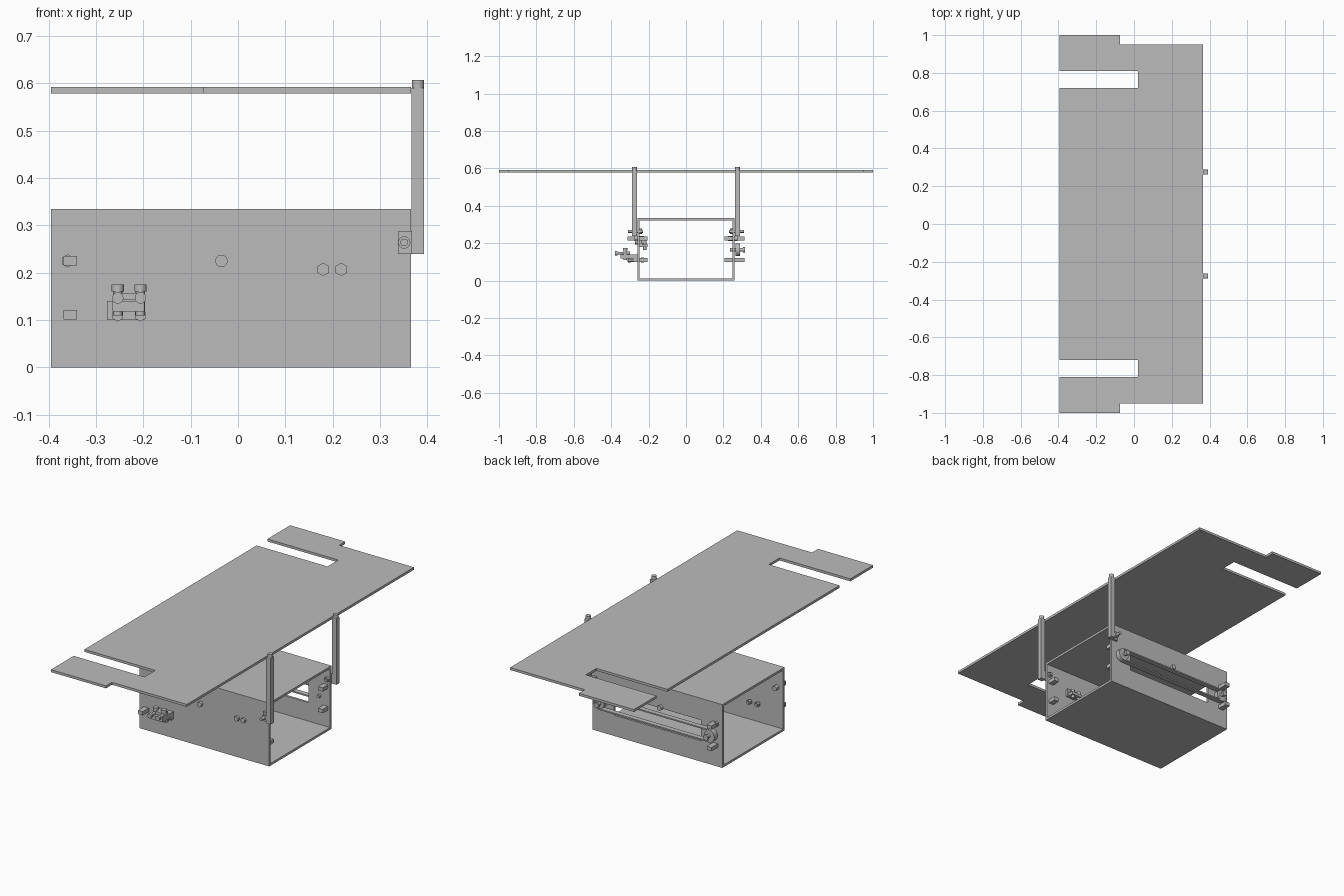
import bpy
import bmesh
import math
from mathutils import Matrix, Vector

if "Cube" in bpy.data.objects:
    bpy.data.objects.remove(bpy.data.objects["Cube"])

grey = bpy.data.materials.new("plain_grey")
grey.use_nodes = True
COLOR = (0.5, 0.5, 0.5, 1)
grey.diffuse_color = COLOR
grey.node_tree.nodes["Principled BSDF"].inputs["Base Color"].default_value = COLOR


def finish(name, bm):
    bmesh.ops.recalc_face_normals(bm, faces=bm.faces)
    mesh = bpy.data.meshes.new(name)
    bm.to_mesh(mesh)
    bm.free()
    mesh.materials.append(grey)
    obj = bpy.data.objects.new(name, mesh)
    bpy.context.collection.objects.link(obj)
    return obj


def box(name, x, y, z):
    """Box from three (min, max) ranges."""
    bm = bmesh.new()
    bmesh.ops.create_cube(bm, size=1)
    for v in bm.verts:
        v.co = Vector([(a + b) / 2 + c * (b - a) for c, (a, b) in zip(v.co, (x, y, z))])
    return finish(name, bm)


def rod(name, start, end, radius, sides=20):
    """Cylinder between two points."""
    a, b = Vector(start), Vector(end)
    turn = (b - a).to_track_quat('Z', 'Y').to_matrix().to_4x4()
    bm = bmesh.new()
    bmesh.ops.create_cone(bm, cap_ends=True, segments=sides, radius1=radius, radius2=radius,
                          depth=(b - a).length, matrix=Matrix.Translation((a + b) / 2) @ turn)
    obj = finish(name, bm)
    if sides > 8:
        bpy.context.view_layer.objects.active = obj
        obj.select_set(True)
        bpy.ops.object.shade_smooth_by_angle()
        obj.select_set(False)
    return obj


def pin(name, x, z, y0, y1, radius=0.013, sides=20):
    return rod(name, (x, y0, z), (x, y1, z), radius, sides)


def prism(name, points, direction):
    """Extrude a flat outline along a vector."""
    bm = bmesh.new()
    face = bm.faces.new([bm.verts.new(p) for p in points])
    out = bmesh.ops.extrude_face_region(bm, geom=[face])
    moved = [g for g in out["geom"] if isinstance(g, bmesh.types.BMVert)]
    bmesh.ops.translate(bm, verts=moved, vec=direction)
    return finish(name, bm)


def cut(obj, cutter):
    mod = obj.modifiers.new("opening", 'BOOLEAN')
    mod.operation = 'DIFFERENCE'
    mod.solver = 'EXACT'
    mod.object = cutter
    cutter.hide_render = True
    cutter.hide_viewport = True
    cutter.display_type = 'WIRE'


# Top plate with stepped ends and open slots
BACK, FRONT = -0.395, 0.365
half = [(FRONT, 0.95), (-0.073, 0.95), (-0.073, 1.0), (BACK, 1.0),
        (BACK, 0.81), (0.02, 0.81), (0.02, 0.72), (BACK, 0.72)]
outline = half + [(x, -y) for x, y in reversed(half)]
prism("top_plate", [(x, y, 0.579) for x, y in outline], (0, 0, 0.013))

# Open-ended rectangular housing
W, H, T = 0.26, 0.335, 0.012
span = (BACK, FRONT)
box("housing_floor", span, (-W, W), (0, T))
box("housing_roof", span, (-W, W), (H - T, H))
box("housing_front_wall", span, (-W, -W + T), (T, H - T))
back_wall = box("housing_back_wall", span, (W - T, W), (T, H - T))
cut(back_wall, box("window_cutter", (-0.27, 0.24), (0.2, 0.3), (0.11, 0.22)))


def side_fittings(s, label):
    """Parts repeated on both long walls; s is the outward direction."""
    def yr(a, b):
        return tuple(sorted((s * a, s * b)))
    # Post with foot and round cap
    box(label + "_post", (0.366, 0.393), yr(0.262, 0.288), (0.24, 0.59))
    rod(label + "_post_cap", (0.38, s * 0.275, 0.59), (0.38, s * 0.275, 0.607), 0.013)
    box(label + "_post_foot", (0.338, 0.366), yr(0.262, 0.274), (0.24, 0.288))
    pin(label + "_post_bolt", 0.351, 0.264, s * 0.23, s * 0.31, 0.008)
    pin(label + "_post_bolt_head", 0.351, 0.264, s * 0.274, s * 0.284)
    pin(label + "_post_bolt_nut", 0.351, 0.264, s * 0.236, s * 0.248, 0.014, 6)
    # Outer and inner stops
    for z in (0.111, 0.225):
        box(label + "_outer_stop", (-0.368, -0.34), yr(W, 0.312), (z - 0.01, z + 0.01))
        box(label + "_inner_stop", (0.325, 0.353), yr(0.205, W - T), (z - 0.01, z + 0.01))
    # Wall bolts
    pin(label + "_wall_bolt", -0.035, 0.225, s * 0.235, s * 0.275)
    pin(label + "_corner_nut", -0.36, 0.225, s * 0.225, s * 0.272, 0.014, 6)


side_fittings(-1, "front")
side_fittings(1, "back")

# Outer clamp on the front wall
box("clamp_plate", (-0.277, -0.197), (-0.28, -W), (0.1, 0.14))
box("clamp_block", (-0.265, -0.197), (-0.35, -0.28), (0.118, 0.14))
box("clamp_bar", (-0.262, -0.2), (-0.335, -0.3), (0.143, 0.157))
for x in (-0.254, -0.206):
    rod("clamp_post", (x, -0.325, 0.11), (x, -0.325, 0.162), 0.01)
    rod("clamp_post_cap", (x, -0.325, 0.16), (x, -0.325, 0.175), 0.013)
    pin("clamp_screw", x, 0.147, -0.38, -0.3, 0.007)
    pin("clamp_screw_head", x, 0.147, -0.38, -0.365, 0.012)
    pin("clamp_bolt", x, 0.11, -0.31, -0.22, 0.007)
    pin("clamp_nut", x, 0.11, -0.31, -0.297, 0.013, 6)
    pin("clamp_inner_nut", x, 0.11, -0.24, -0.225, 0.013, 6)

# Inner bracket held by two hexagonal bolts
box("inner_bracket", (0.165, 0.24), (-0.248, -0.235), (0.18, 0.222))
box("inner_bracket_arm", (0.17, 0.235), (-0.235, -0.205), (0.18, 0.195))
for x in (0.18, 0.218):
    pin("hex_bolt", x, 0.207, -0.273, -0.225, 0.014, 6)
    rod("inner_bracket_pin", (x, -0.22, 0.165), (x, -0.22, 0.215), 0.009)

# Belt loop with pulleys along the back wall
LEFT, RIGHT, BELT_Z = -0.335, 0.305, 0.165


def stadium(name, radius, y0, y1):
    points = []
    for cx, start in ((RIGHT, -90), (LEFT, 90)):
        for i in range(13):
            a = math.radians(start + 15 * i)
            points.append((cx + radius * math.cos(a), y0, BELT_Z + radius * math.sin(a)))
    return prism(name, points, (0, y1 - y0, 0))


belt = stadium("drive_belt", 0.034, 0.264, 0.29)
cut(belt, stadium("belt_cutter", 0.027, 0.25, 0.31))
for x in (LEFT, RIGHT):
    pin("pulley", x, BELT_Z, 0.264, 0.288, 0.027, 24)
    pin("pulley_shaft", x, BELT_Z, 0.235, 0.314, 0.009)
    pin("pulley_cap", x, BELT_Z, 0.305, 0.316, 0.014)
